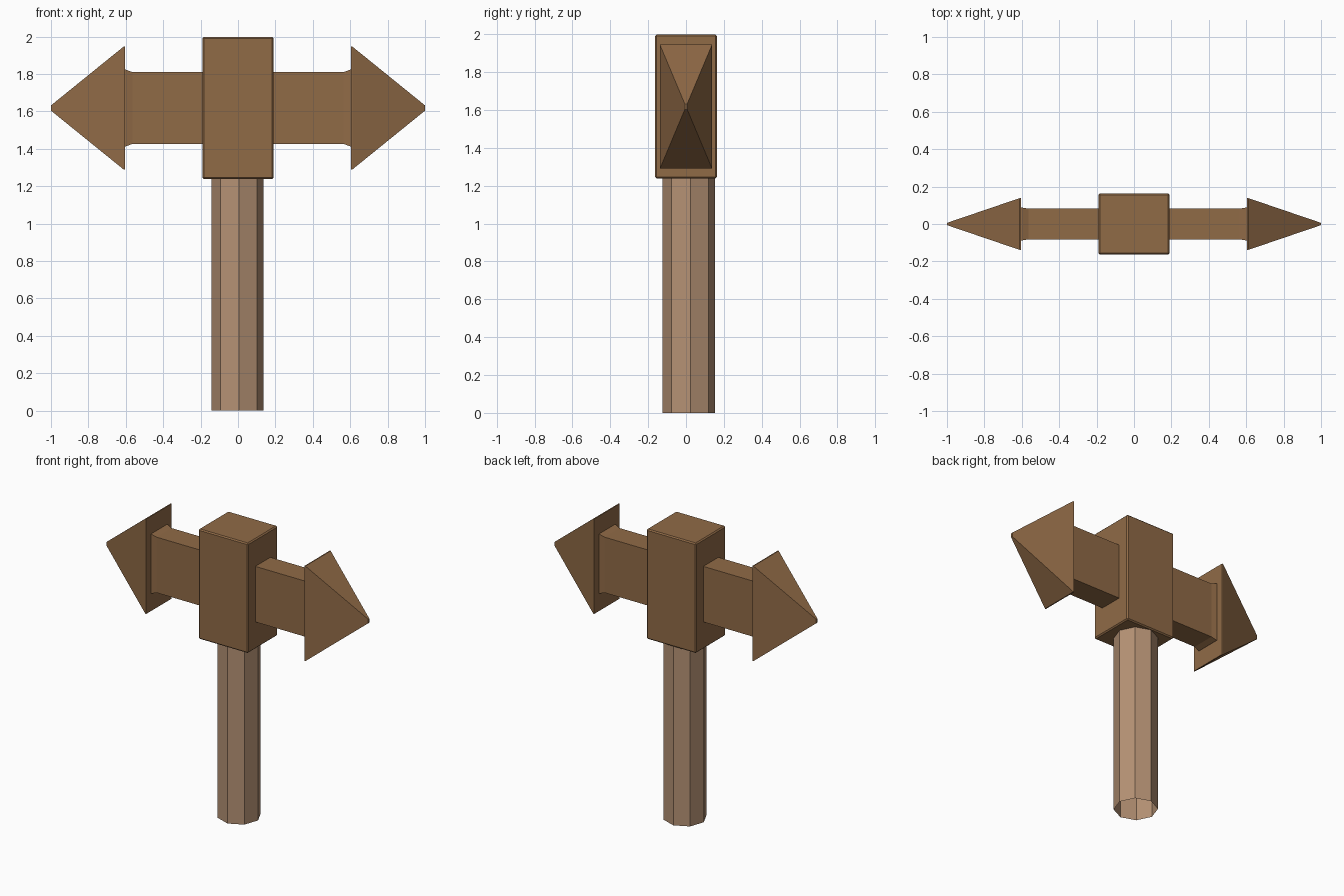
import bpy, bmesh, math

if "Cube" in bpy.data.objects:
    bpy.data.objects.remove(bpy.data.objects["Cube"])

def material(name, rgb):
    m = bpy.data.materials.new(name)
    m.diffuse_color = (*rgb, 1)
    m.use_nodes = True
    m.node_tree.nodes["Principled BSDF"].inputs["Base Color"].default_value = m.diffuse_color
    return m

DARK = material("dark wood", (0.28, 0.145, 0.062))
LIGHT = material("light wood", (0.46, 0.285, 0.175))
ZC = 1.618  # height of the arm axis

def finish(bm, name, mat):
    bmesh.ops.recalc_face_normals(bm, faces=bm.faces)
    me = bpy.data.meshes.new(name)
    bm.to_mesh(me)
    bm.free()
    me.materials.append(mat)
    ob = bpy.data.objects.new(name, me)
    bpy.context.collection.objects.link(ob)
    return ob

def loft(name, sections, mat, side=1, caps=True, bevel=0):
    """Rectangular sections (x, half y, half z) joined along x."""
    bm = bmesh.new()
    rings = [[bm.verts.new((side * x, a * hy, ZC + b * hz))
              for a, b in ((-1, -1), (1, -1), (1, 1), (-1, 1))]
             for x, hy, hz in sections]
    for r, s in zip(rings, rings[1:]):
        for i in range(4):
            j = (i + 1) % 4
            bm.faces.new((r[i], r[j], s[j], s[i]))
    if caps:
        bm.faces.new(rings[0])
        bm.faces.new(rings[-1])
    if bevel:
        bmesh.ops.bevel(bm, geom=bm.edges[:], offset=bevel, segments=1,
                        affect='EDGES')
    return finish(bm, name, mat)

# Central block with softened edges
loft("center_block", [(-0.19, 0.163, 0.38), (0.19, 0.163, 0.38)], DARK, bevel=0.008)

# Arms with a slight flare, and pyramid points
for side, label in ((-1, "left"), (1, "right")):
    loft(label + "_arm", [(0.19, 0.082, 0.192), (0.565, 0.082, 0.192),
                          (0.6, 0.088, 0.205), (0.607, 0.088, 0.205)],
         DARK, side, caps=False)
    loft(label + "_point", [(0.605, 0.138, 0.328), (0.612, 0.138, 0.328),
                            (1.0, 0.006, 0.014)], DARK, side)

# Eight-sided post, open at the bottom
bm = bmesh.new()
bmesh.ops.create_cone(bm, cap_ends=False, segments=8, radius1=0.139,
                      radius2=0.139, depth=1.24)
post = finish(bm, "post", LIGHT)
post.location = (-0.002, 0.015, 0.62)
post.rotation_euler.z = math.radians(3.5)
